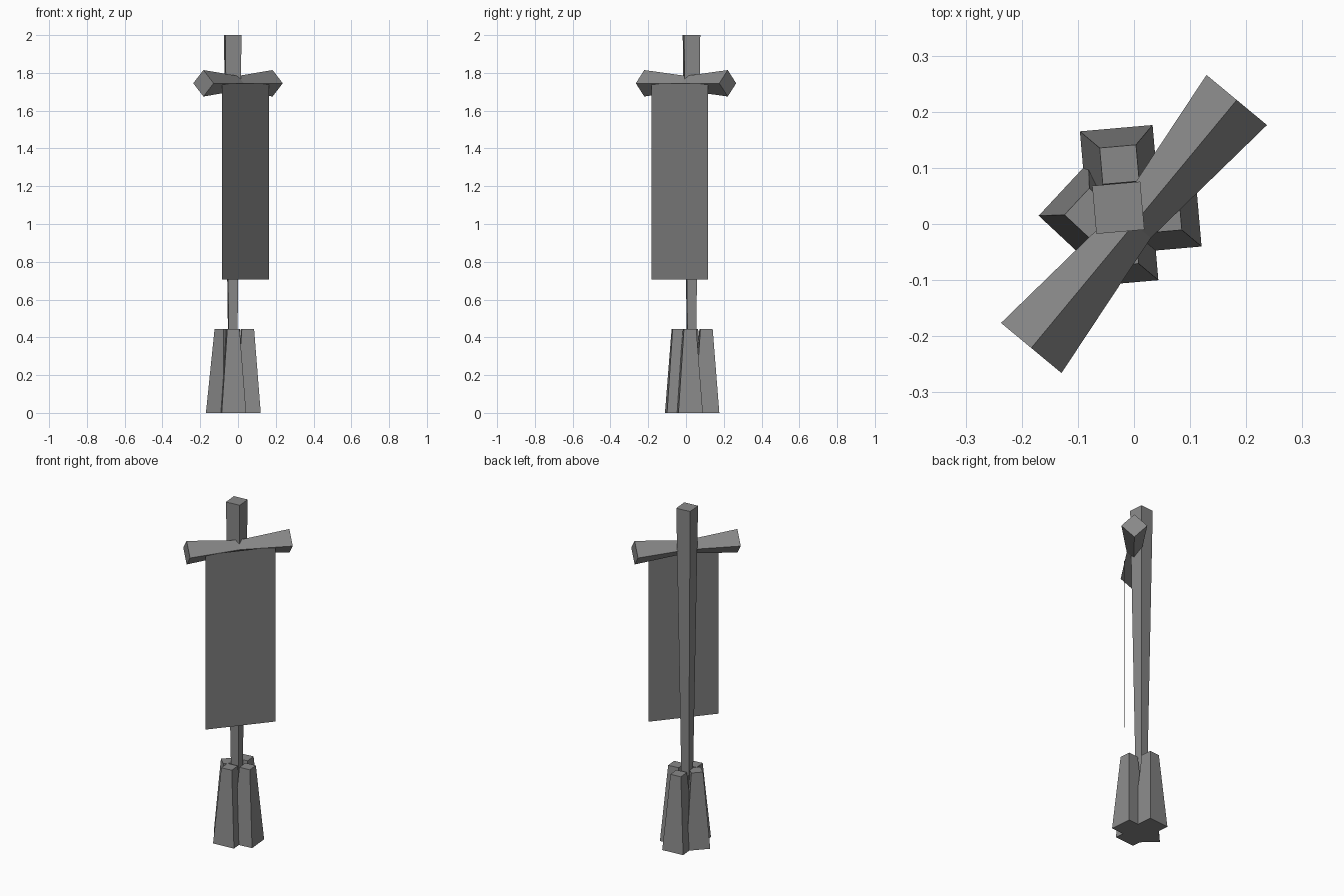
import bpy, bmesh
from math import radians, cos, sin
from mathutils import Vector

cube = bpy.data.objects.get("Cube")
if cube:
    bpy.data.objects.remove(cube, do_unlink=True)


def material(name, grey):
    mat = bpy.data.materials.new(name)
    mat.use_nodes = True
    colour = (grey, grey, grey, 1)
    mat.diffuse_color = colour
    mat.node_tree.nodes["Principled BSDF"].inputs["Base Color"].default_value = colour
    return mat


wood = material("grey wood", 0.25)
cloth = material("grey cloth", 0.21)


def finish(name, bm, mat):
    mesh = bpy.data.meshes.new(name)
    bm.to_mesh(mesh)
    bm.free()
    mesh.materials.append(mat)
    obj = bpy.data.objects.new(name, mesh)
    bpy.context.collection.objects.link(obj)
    return obj


def square_loft(name, sections, u, v, mat):
    """Join four-cornered sections, each a centre and a half width."""
    bm = bmesh.new()
    rings = [[bm.verts.new(Vector(c) + h * (a * u + b * v))
              for a, b in ((-1, -1), (1, -1), (1, 1), (-1, 1))]
             for c, h in sections]
    for low, high in zip(rings, rings[1:]):
        for i in range(4):
            j = (i + 1) % 4
            bm.faces.new((low[i], low[j], high[j], high[i]))
    bm.faces.new(rings[0][::-1])
    bm.faces.new(rings[-1])
    bmesh.ops.recalc_face_normals(bm, faces=bm.faces)
    return finish(name, bm, mat)


def upright(name, x, y, angle, height, low, high):
    a = radians(angle)
    square_loft(name, [((x, y, 0), low), ((x, y, height), high)],
                Vector((cos(a), sin(a), 0)), Vector((-sin(a), cos(a), 0)), wood)


# Pole widening towards the top
upright("pole", -0.028, 0.029, 5, 2.0, 0.018, 0.043)

# Four tapered blocks bracing the foot of the pole
for name, x, y, angle in (("back", -0.026, 0.106, 5), ("front", -0.027, -0.041, 5),
                          ("left", 0.05, 0.019, 5), ("right", -0.078, 0.018, 47)):
    upright(name + "_foot_block", x, y, angle, 0.445, 0.065, 0.0325)

# Crossbar: diamond section, pinched in the middle
along = Vector((0.638, 0.77, 0))
across = Vector((0.77, -0.638, 0))
up = Vector((0, 0, 1))
bar_centre = 1.745 * up
square_loft("crossbar",
            [(bar_centre + t * along, h / 2)
             for t, h in ((-0.287, 0.07), (0, 0.039), (0.287, 0.07))],
            across + up, up - across, wood)

# Hanging cloth, a single sheet
bm = bmesh.new()
bm.faces.new([bm.verts.new(0.052 * across + s * 0.195 * along + z * up)
              for s, z in ((-1, 0.705), (1, 0.705), (1, 1.745), (-1, 1.745))])
finish("banner_cloth", bm, cloth)
